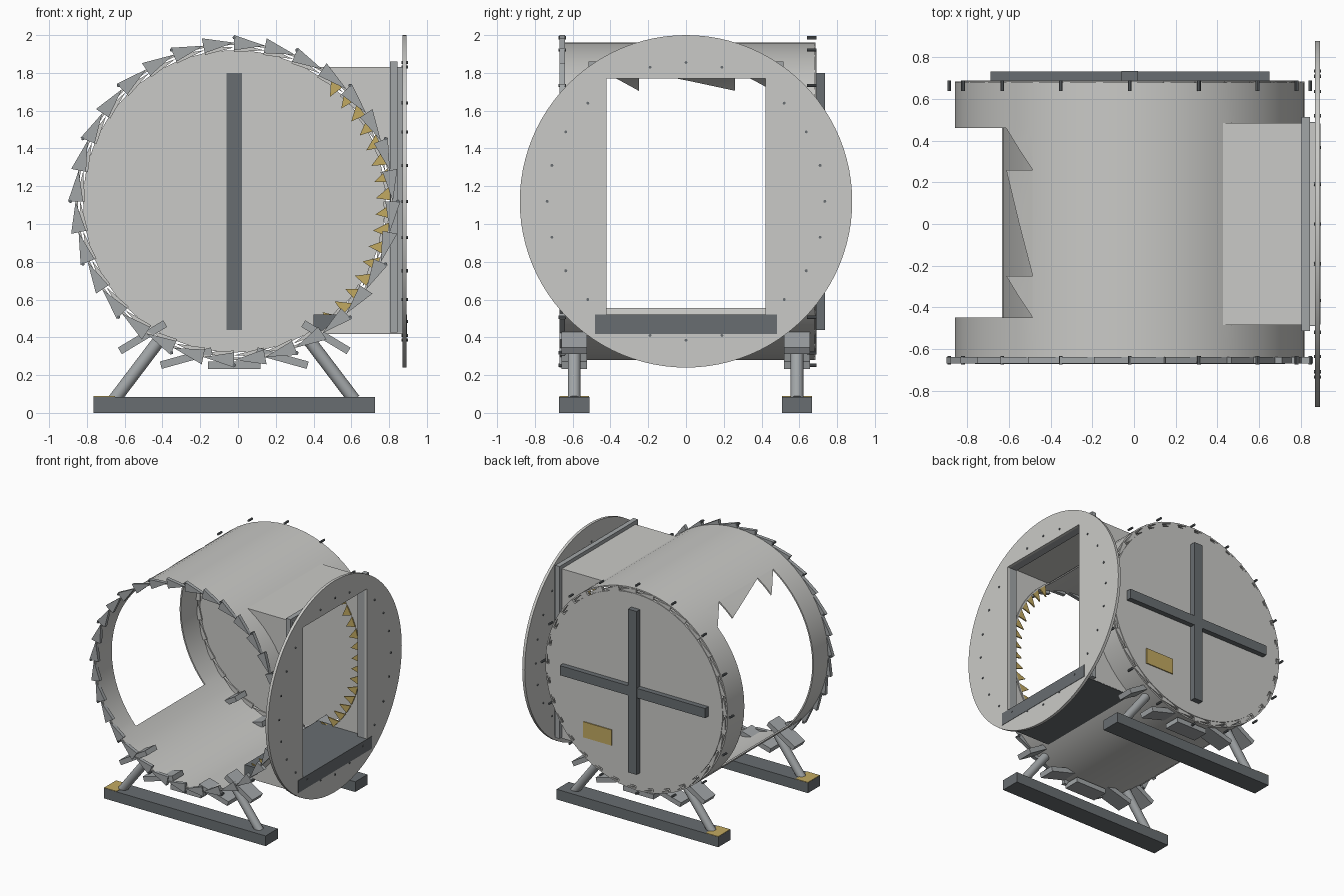
import bpy, bmesh
from math import sin, cos, radians, pi
from mathutils import Matrix, Vector

if "Cube" in bpy.data.objects:
    bpy.data.objects.remove(bpy.data.objects["Cube"])

CX, CZ, R = -0.02, 1.12, 0.84   # drum axis and radius


def material(name, rgb):
    m = bpy.data.materials.new(name)
    m.use_nodes = True
    m.diffuse_color = (*rgb, 1)
    m.node_tree.nodes["Principled BSDF"].inputs["Base Color"].default_value = (*rgb, 1)
    return m


LIGHT = material("light grey", (0.59, 0.59, 0.57))
STEEL = material("steel grey", (0.36, 0.38, 0.39))
DARK = material("dark grey", (0.14, 0.155, 0.165))
YELLOW = material("dull yellow", (0.54, 0.40, 0.12))


def finish(name, bm, mat, smooth=False):
    bmesh.ops.recalc_face_normals(bm, faces=bm.faces)
    me = bpy.data.meshes.new(name)
    bm.to_mesh(me)
    bm.free()
    me.materials.append(mat)
    ob = bpy.data.objects.new(name, me)
    bpy.context.collection.objects.link(ob)
    if smooth:
        activate(ob)
        bpy.ops.object.shade_smooth_by_angle(angle=radians(30))
    return ob


def activate(ob):
    bpy.ops.object.select_all(action='DESELECT')
    ob.select_set(True)
    bpy.context.view_layer.objects.active = ob


def add_box(bm, lo, hi, turn=0):
    lo, hi = Vector(lo), Vector(hi)
    mat = (Matrix.Translation((lo + hi) / 2) @ Matrix.Rotation(turn, 4, 'Y')
           @ Matrix.Diagonal((*(hi - lo), 1)))
    bmesh.ops.create_cube(bm, size=1, matrix=mat)


def box(name, lo, hi, mat):
    bm = bmesh.new()
    add_box(bm, lo, hi)
    return finish(name, bm, mat)


def add_rod(bm, a, b, r, sides=12):
    a, b = Vector(a), Vector(b)
    rot = (b - a).to_track_quat('Z', 'Y').to_matrix().to_4x4()
    bmesh.ops.create_cone(bm, cap_ends=True, segments=sides, radius1=r, radius2=r,
                          depth=(b - a).length, matrix=Matrix.Translation((a + b) / 2) @ rot)


def rod(name, a, b, r, mat, sides=64):
    bm = bmesh.new()
    add_rod(bm, a, b, r, sides)
    return finish(name, bm, mat, True)


def cut(ob, cutter):
    mod = ob.modifiers.new("cut", 'BOOLEAN')
    mod.operation, mod.object, mod.solver = 'DIFFERENCE', cutter, 'EXACT'
    activate(ob)
    bpy.ops.object.modifier_apply(modifier="cut")
    bpy.data.objects.remove(cutter)


def polar(r, deg, y):
    return Vector((CX + r * cos(radians(deg)), y, CZ + r * sin(radians(deg))))


def add_tooth(bm, corners, y0, y1):
    """Thin triangular prism; corners are (radius, degrees)."""
    face = bm.faces.new([bm.verts.new(polar(r, d, y0)) for r, d in corners])
    new = bmesh.ops.extrude_face_region(bm, geom=[face])["geom"]
    bmesh.ops.translate(bm, vec=(0, y1 - y0, 0),
                        verts=[v for v in new if isinstance(v, bmesh.types.BMVert)])


# drum shell with side window, port hole and ragged upper window edge
STEP = 360 / 64
ys = (-0.66, -0.45, 0.46, 0.68)
bm = bmesh.new()


def shell_face(*pts):
    bm.faces.new([bm.verts.new(polar(R, 223 if i == 40 else i * STEP, y)) for i, y in pts])


for i in range(-10, 54):
    for j in range(3):
        if j == 1 and (i < 10 or 22 <= i < 40):
            continue
        shell_face((i, ys[j]), (i + 1, ys[j]), (i + 1, ys[j + 1]), (i, ys[j + 1]))
for y0, y1 in ((0.46, 0.26), (0.26, -0.25), (-0.25, -0.45)):
    mid = (y0 + y1) / 2
    shell_face((22, y0), (23, y0), (23, mid), (22, y1))
    shell_face((23, y0), (24, y0), (23, mid))
bmesh.ops.remove_doubles(bm, verts=bm.verts, dist=0.0005)
shell = finish("drum_shell", bm, LIGHT)
solid = shell.modifiers.new("thickness", 'SOLIDIFY')
solid.thickness, solid.offset = 0.012, -1
activate(shell)
bpy.ops.object.modifier_apply(modifier="thickness")
bpy.ops.object.shade_smooth_by_angle(angle=radians(30))

# saw-toothed rings at both ends
for name, mat, r_in, r_out, y0, y1 in (("front_tooth_ring", STEEL, 0.80, 0.88, -0.67, -0.64),
                                       ("back_tooth_ring", LIGHT, 0.79, 0.84, 0.66, 0.685)):
    bm = bmesh.new()
    for k in range(32):
        d = 90 + k * 360 / 32
        add_tooth(bm, ((r_out, d), (r_in, d), ((r_in + r_out) / 2, d - 11.2)), y0, y1)
    finish(name, bm, mat)

# yellow teeth along both port hole edges
bm = bmesh.new()
for y in (-0.455, 0.455):
    for k in range(16):
        d = -50 + k * 6.6
        add_tooth(bm, ((0.835, d - 2.5), (0.75, d - 1.5), (0.835, d + 3)), y - 0.005, y + 0.005)
finish("port_edge_teeth", bm, YELLOW)

# pins round the drum ends
bm = bmesh.new()
for k in range(16):
    for y0, y1 in ((-0.675, -0.635), (0.64, 0.69)):
        add_rod(bm, polar(0.867, k * 22.5, y0), polar(0.867, k * 22.5, y1), 0.009, 8)
finish("rim_pins", bm, DARK)

# back cover with crossed bars and label plate
rod("back_cover", (CX, 0.67, CZ), (CX, 0.69, CZ), 0.80, LIGHT)
box("cover_bar_vertical", (CX - 0.04, 0.668, 0.44), (CX + 0.04, 0.735, 1.80), DARK)
box("cover_bar_horizontal", (CX - 0.67, 0.672, CZ - 0.04), (CX + 0.67, 0.733, CZ + 0.04), DARK)
box("cover_label", (0.20, 0.689, 0.60), (0.46, 0.698, 0.73), YELLOW)

# side port: duct, flanges, round plate and sill
duct = box("port_duct", (0.2, -0.485, 0.42), (0.87, 0.485, 1.83), LIGHT)
cut(duct, box("duct_cutter", (0.1, -0.46, 0.50), (1, 0.46, 1.805), LIGHT))
cut(duct, rod("drum_cutter", (CX, -1, CZ), (CX, 1, CZ), R - 0.004, LIGHT))
for name, x0, x1, hy, z1 in (("port_flange", 0.805, 0.845, 0.515, 1.86),
                             ("port_collar", 0.845, 0.872, 0.49, 1.83)):
    frame = box(name, (x0, -hy, 0.425), (x1, hy, z1), STEEL)
    cut(frame, box("frame_cutter", (0.7, -0.42, 0.50), (1, 0.42, 1.77), STEEL))
plate = rod("port_plate", (0.87, 0, CZ), (0.893, 0, CZ), 0.88, LIGHT, 96)
cut(plate, box("plate_cutter", (0.7, -0.42, 0.50), (1, 0.42, 1.77), LIGHT))
box("port_sill", (0.40, -0.483, 0.417), (0.896, 0.483, 0.52), DARK)

# bolts on the round plate, leaving out those over the opening
bm = bmesh.new()
for k in range(24):
    if k not in (4, 8):
        y, z = 0.735 * cos(k * pi / 12), CZ + 0.735 * sin(k * pi / 12)
        add_rod(bm, (0.865, y, z), (0.899, y, z), 0.008, 8)
finish("port_plate_bolts", bm, DARK)

# cradles: base beams, yellow end pads, struts and tilted saddle plates
for side, y in (("front", -0.592), ("back", 0.588)):
    box(side + "_base_beam", (-0.765, y - 0.08, 0), (0.725, y + 0.08, 0.085), DARK)
    box(side + "_beam_pad", (-0.764, y - 0.079, 0.08), (-0.65, y + 0.079, 0.089), YELLOW)
    for tag, s in (("left", 1), ("right", -1)):
        rod(f"{side}_{tag}_strut", (CX + s * 0.635, y, 0.07), (CX + s * 0.40, y, 0.38),
            0.034, STEEL, 20)
    bm = bmesh.new()
    for k in range(-2, 3):
        c = polar(0.868, -90 + k * 17, y)
        half = Vector((0.14, 0.068, 0.02))
        add_box(bm, c - half, c + half, radians(k * 15.5))
    finish(side + "_saddle_plates", bm, STEEL)
